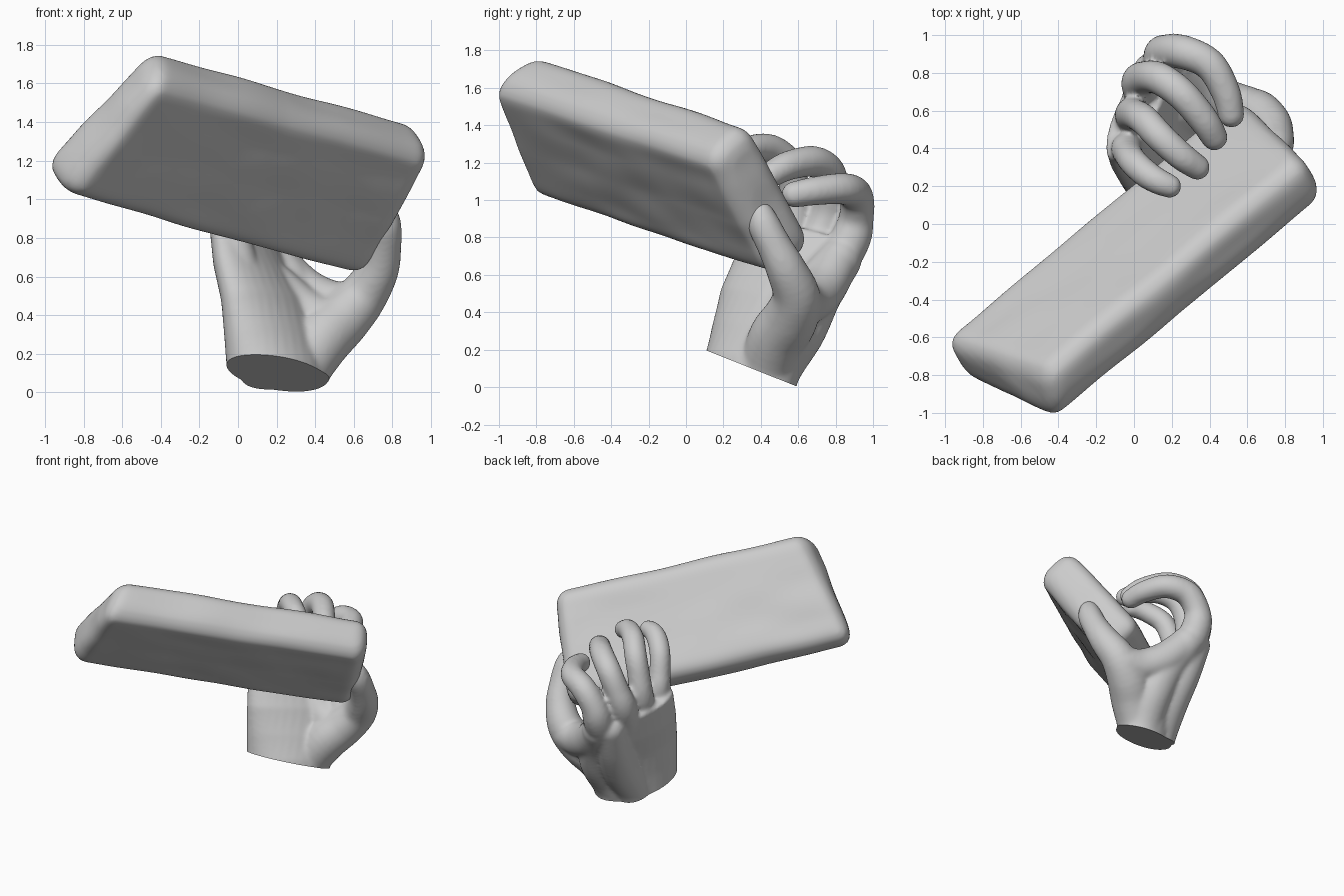
import bpy, bmesh, math
from mathutils import Vector, Matrix, noise


def finish(name, bm, voxel, smooth_steps):
    """Fuse a bmesh into one clean skin and return the new object."""
    mesh = bpy.data.meshes.new(name)
    bm.to_mesh(mesh)
    bm.free()
    ob = bpy.data.objects.new(name, mesh)
    bpy.context.collection.objects.link(ob)
    rm = ob.modifiers.new("fuse", 'REMESH')
    rm.mode = 'VOXEL'
    rm.voxel_size = voxel
    sm = ob.modifiers.new("soften", 'SMOOTH')
    sm.factor = 0.5
    sm.iterations = smooth_steps
    dg = bpy.context.evaluated_depsgraph_get()
    baked = bpy.data.meshes.new_from_object(ob.evaluated_get(dg))
    ob.modifiers.clear()
    ob.data = baked
    return ob


def shade(ob):
    bpy.ops.object.select_all(action='DESELECT')
    bpy.context.view_layer.objects.active = ob
    ob.select_set(True)
    bpy.ops.object.shade_smooth_by_angle(angle=math.radians(50))


def spline(pts, t):
    """Catmull-Rom through 4-number points (x, y, z, radius)."""
    n = len(pts) - 1
    i = min(int(t * n), n - 1)
    u = t * n - i
    a, b, c, d = (Vector(pts[max(0, min(n, k))]) for k in (i - 1, i, i + 1, i + 2))
    return 0.5 * (2 * b + (c - a) * u + (2 * a - 5 * b + 4 * c - d) * u * u
                  + (3 * b - a - 3 * c + d) * u ** 3)


def limb(bm, pts, fat=0.0, steps=36):
    """Chain of overlapping balls along a path."""
    for k in range(steps + 1):
        p = spline(pts, k / steps)
        bmesh.ops.create_icosphere(bm, subdivisions=3, radius=p[3] + fat,
                                   matrix=Matrix.Translation(p.xyz))


def loft(bm, rings, sides=32):
    """Skin elliptical rings: centre, wide direction, half width, half thickness."""
    axis = (Vector(rings[-1][0]) - Vector(rings[0][0])).normalized()
    prev = None
    for c, d, a, b in rings:
        d = Vector(d)
        d = (d - axis * d.dot(axis)).normalized()
        e = axis.cross(d)
        ang = [2 * math.pi * i / sides for i in range(sides)]
        ring = [bm.verts.new(Vector(c) + d * a * math.cos(t) + e * b * math.sin(t)) for t in ang]
        if prev:
            for i in range(sides):
                j = (i + 1) % sides
                bm.faces.new((prev[i], prev[j], ring[j], ring[i]))
        else:
            bm.faces.new(ring[::-1])
        prev = ring
    bm.faces.new(prev)


# Slab: tilted rounded block, upper edge shorter, slightly uneven surface
L = Vector((0.752, 0.624, -0.21)).normalized()
W = Vector((-0.48, 0.397, -0.782))
W = (W - L * W.dot(L)).normalized()
N = L.cross(W)
bm = bmesh.new()
bmesh.ops.create_cube(bm, size=2, matrix=Matrix.Diagonal((1.05, 0.385, 0.135, 1)))
bmesh.ops.bevel(bm, geom=bm.edges[:], offset=0.1, segments=6, profile=0.5, affect='EDGES')
for v in bm.verts:
    up = (0.385 - v.co.y) / 0.77
    trim = 0.14 + 0.4 * v.co.z if v.co.x < 0 else 0.08
    v.co.x *= 1 - trim * up / 1.05
    v.co.y -= 0.07 * up
    if v.co.z < 0:
        v.co.z *= 1.4
slab = finish("slab", bm, 0.02, 6)
for v in slab.data.vertices:
    v.co += v.normal * 0.01 * noise.noise(Vector((v.co.x * 2.5, v.co.y * 5, v.co.z * 5)))
frame = Matrix((L, W, N)).transposed().to_4x4()
slab.data.transform(Matrix.Translation((0, -0.18, 1.185)) @ frame)
shade(slab)

# Hand: palm loft from wrist to knuckles
bm = bmesh.new()
loft(bm, [((0.23, 0.27, -0.14), (0.68, 0.73, 0), 0.30, 0.20),
          ((0.20, 0.35, 0.10), (0.68, 0.73, 0), 0.305, 0.205),
          ((0.18, 0.41, 0.27), (0.62, 0.78, -0.05), 0.33, 0.18),
          ((0.15, 0.48, 0.45), (0.55, 0.82, -0.1), 0.355, 0.155),
          ((0.08, 0.57, 0.63), (0.47, 0.86, -0.13), 0.355, 0.135),
          ((0.02, 0.62, 0.83), (0.42, 0.9, -0.15), 0.32, 0.11)])

# Four curled fingers, each starting inside the palm
limb(bm, [(0.18, 0.76, 0.58, 0.10), (0.155, 0.875, 0.78, 0.10), (0.17, 0.91, 0.90, 0.086),
          (0.26, 0.91, 1.02, 0.083), (0.40, 0.845, 1.06, 0.077), (0.485, 0.70, 1.05, 0.07),
          (0.515, 0.58, 1.03, 0.062)], 0.009)
limb(bm, [(0.08, 0.64, 0.64, 0.09), (0.03, 0.74, 0.86, 0.09), (0.06, 0.775, 1.0, 0.08),
          (0.135, 0.77, 1.14, 0.078), (0.255, 0.685, 1.205, 0.075), (0.37, 0.55, 1.185, 0.07),
          (0.425, 0.46, 1.14, 0.062)], 0.01)
limb(bm, [(0.03, 0.50, 0.67, 0.085), (-0.01, 0.575, 0.89, 0.083), (0.005, 0.58, 1.05, 0.073),
          (0.055, 0.55, 1.19, 0.072), (0.14, 0.46, 1.27, 0.07), (0.25, 0.36, 1.275, 0.066),
          (0.335, 0.30, 1.235, 0.058)], 0.01)
limb(bm, [(0.02, 0.38, 0.64, 0.08), (-0.035, 0.40, 0.88, 0.077), (-0.03, 0.37, 1.02, 0.068),
          (0.0, 0.325, 1.14, 0.066), (0.065, 0.265, 1.21, 0.065), (0.13, 0.225, 1.24, 0.06),
          (0.19, 0.20, 1.24, 0.053)], 0.01)

# Thumb with its fleshy base
limb(bm, [(0.30, 0.44, -0.05, 0.15), (0.32, 0.44, 0.1, 0.15), (0.42, 0.49, 0.26, 0.155),
          (0.53, 0.56, 0.37, 0.145), (0.64, 0.59, 0.49, 0.125), (0.725, 0.535, 0.63, 0.105),
          (0.755, 0.47, 0.76, 0.09), (0.76, 0.42, 0.86, 0.085), (0.755, 0.40, 0.92, 0.07)], 0.003)
# Bulk of the hand back, and the web between thumb and index finger
limb(bm, [(0.30, 0.43, -0.05, 0.13), (0.32, 0.49, 0.12, 0.14), (0.33, 0.60, 0.31, 0.15),
          (0.28, 0.70, 0.51, 0.14), (0.19, 0.82, 0.68, 0.12)])
limb(bm, [(0.16, 0.41, 0.0, 0.14), (0.16, 0.46, 0.12, 0.14), (0.17, 0.58, 0.31, 0.15),
          (0.14, 0.70, 0.50, 0.135), (0.10, 0.80, 0.70, 0.11)])
limb(bm, [(0.60, 0.61, 0.45, 0.12), (0.47, 0.65, 0.46, 0.125), (0.33, 0.73, 0.53, 0.125),
          (0.20, 0.81, 0.67, 0.115)])
limb(bm, [(0.45, 0.55, 0.36, 0.13), (0.33, 0.58, 0.42, 0.13), (0.2, 0.6, 0.55, 0.11)])
hand = finish("hand", bm, 0.014, 10)

# Flat sloping cut across the wrist
bm = bmesh.new()
bm.from_mesh(hand.data)
bmesh.ops.bisect_plane(bm, geom=bm.verts[:] + bm.edges[:] + bm.faces[:],
                       plane_co=(0.2, 0.35, 0.1), plane_no=(0, -0.37, -0.93), clear_outer=True)
bmesh.ops.holes_fill(bm, edges=[e for e in bm.edges if e.is_boundary], sides=0)
bm.to_mesh(hand.data)
bm.free()
shade(hand)
